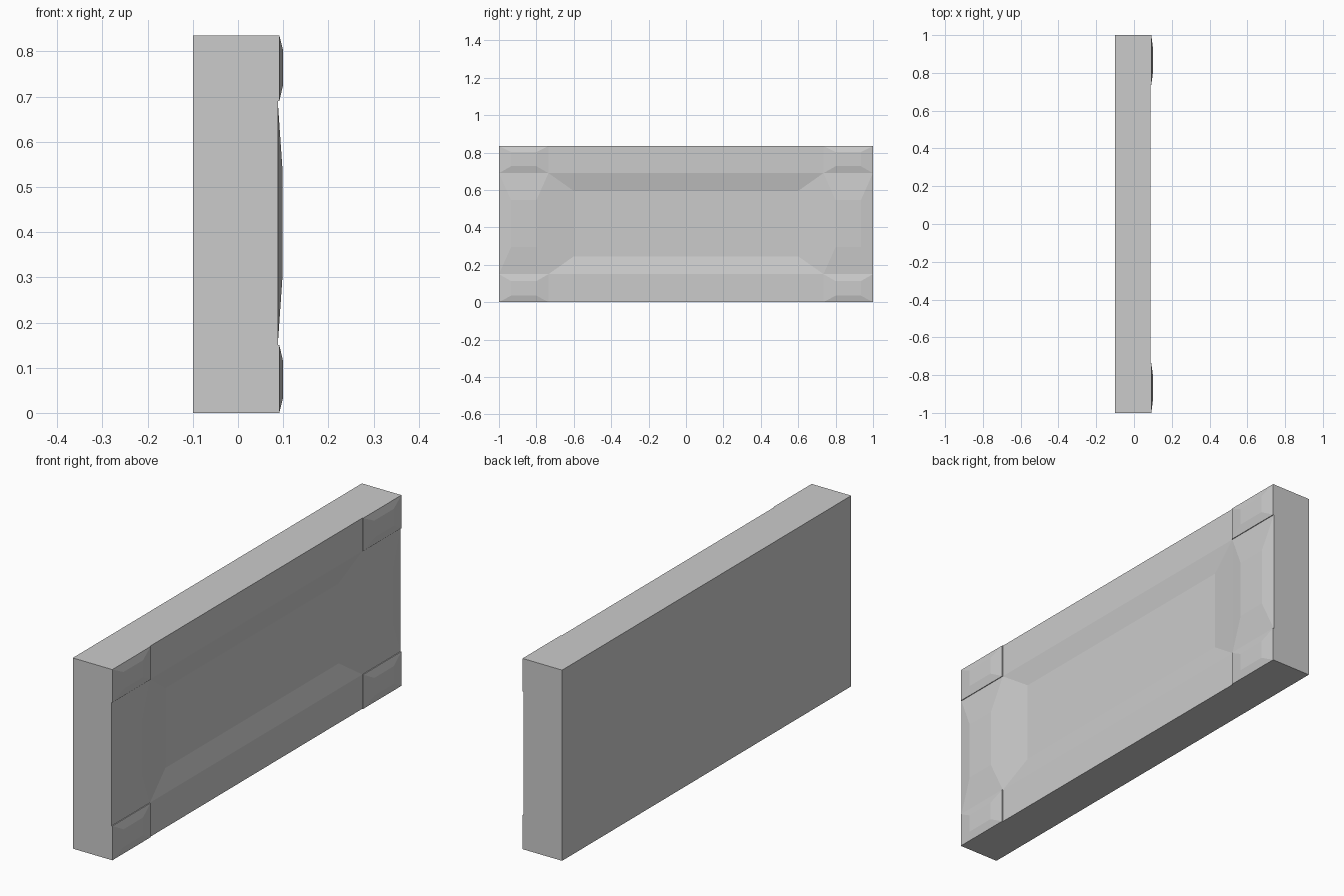
import bpy, bmesh
from mathutils import Vector

if "Cube" in bpy.data.objects:
    bpy.data.objects.remove(bpy.data.objects["Cube"])

W, H = 1.0, 0.835          # half length (y), height (z)
FACE = 0.088               # x of the flat front face


def box(x0, x1, y0, y1, z0, z1):
    bm = bmesh.new()
    bmesh.ops.create_cube(bm, size=1)
    for v in bm.verts:
        v.co = Vector((x1 if v.co.x > 0 else x0,
                       y1 if v.co.y > 0 else y0,
                       z1 if v.co.z > 0 else z0))
    bm.normal_update()
    return bm


def front_face(bm, y, z):
    """Front (+x) face whose centre is closest to y, z."""
    faces = [f for f in bm.faces if f.normal.x > 0.99]
    return min(faces, key=lambda f: (f.calc_center_median().yz - Vector((y, z))).length)


def panel(bm, face, y0, y1, z0, z1, x):
    """Inset a face and move its inner quad to the given rectangle and depth."""
    c = face.calc_center_median()
    bmesh.ops.inset_individual(bm, faces=[face], thickness=0.01)
    for v in face.verts:
        v.co = Vector((x, y1 if v.co.y > c.y else y0, z1 if v.co.z > c.z else z0))
    bm.normal_update()


def finish(bm, name):
    bmesh.ops.recalc_face_normals(bm, faces=bm.faces)
    me = bpy.data.meshes.new(name)
    bm.to_mesh(me)
    bm.free()
    bpy.context.collection.objects.link(bpy.data.objects.new(name, me))


# Main slab, cut into a grid
bm = box(-0.1, FACE, -W, W, 0, H)
for co, no in [((0, -0.735, 0), (0, 1, 0)), ((0, 0.735, 0), (0, 1, 0)),
               ((0, 0, 0.15), (0, 0, 1)), ((0, 0, 0.69), (0, 0, 1))]:
    bmesh.ops.bisect_plane(bm, geom=bm.verts[:] + bm.edges[:] + bm.faces[:],
                           plane_co=co, plane_no=no)
bm.normal_update()
# Recessed centre and raised end panels
centre = front_face(bm, 0, 0.42)
left = front_face(bm, -0.87, 0.42)
right = front_face(bm, 0.87, 0.42)
panel(bm, centre, -0.6, 0.6, 0.245, 0.595, 0.068)
panel(bm, left, -0.935, -0.8, 0.295, 0.545, 0.098)
panel(bm, right, 0.8, 0.935, 0.295, 0.545, 0.098)
finish(bm, "wall_slab")

# Raised corner blocks
for side, s in (("left", -1), ("right", 1)):
    ya, yb = sorted((s * 0.735, s * W))
    ia, ib = sorted((s * 0.8, s * 0.935))
    for level, z0, z1, i0, i1 in (("lower", 0, 0.15, 0.035, 0.113),
                                  ("upper", 0.69, H, 0.727, 0.802)):
        bm = box(FACE, 0.0915, ya, yb, z0, z1)
        panel(bm, front_face(bm, s, z0), ia, ib, i0, i1, 0.1)
        finish(bm, f"{level}_{side}_corner_block")
